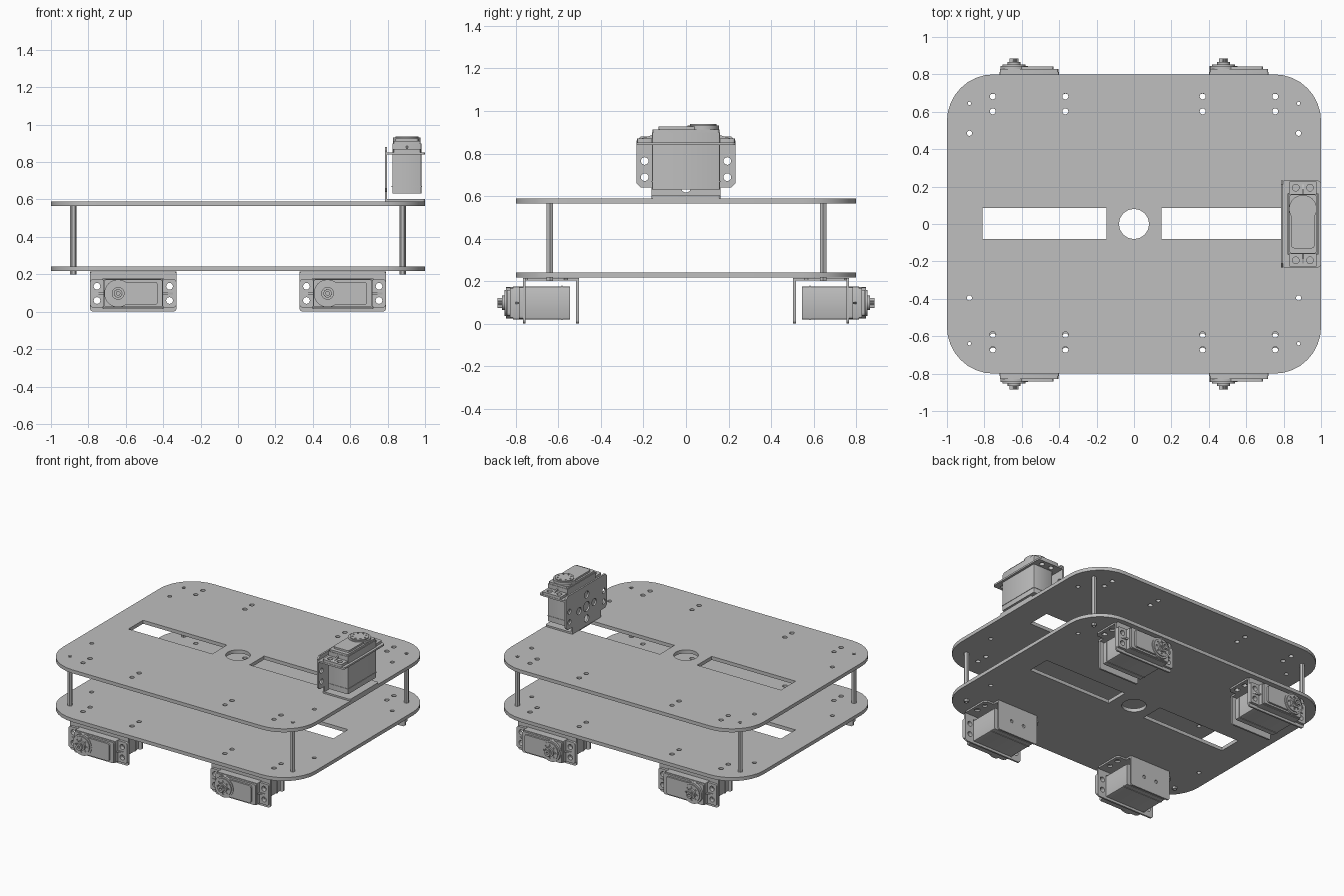
import bpy, bmesh, math
from mathutils import Matrix, Vector

cube = bpy.data.objects.get("Cube")
if cube:
    bpy.data.objects.remove(cube, do_unlink=True)

grey = bpy.data.materials.new("plain grey")
grey.use_nodes = True
GREY = (0.52, 0.52, 0.52, 1)
grey.diffuse_color = GREY
grey.node_tree.nodes["Principled BSDF"].inputs["Base Color"].default_value = GREY


def circle(x, y, r, sides=16):
    return [(x + r * math.cos(2 * math.pi * i / sides),
             y + r * math.sin(2 * math.pi * i / sides)) for i in range(sides)]


def rect(x0, x1, y0, y1, r=0.0, steps=6):
    """Rectangle outline, with rounded corners when r is set."""
    if not r:
        return [(x0, y0), (x1, y0), (x1, y1), (x0, y1)]
    pts = []
    corners = [(x1 - r, y1 - r), (x0 + r, y1 - r), (x0 + r, y0 + r), (x1 - r, y0 + r)]
    for k, (cx, cy) in enumerate(corners):
        for i in range(steps + 1):
            a = math.pi / 2 * (k + i / steps)
            pts.append((cx + r * math.cos(a), cy + r * math.sin(a)))
    return pts


def sheet(name, outline, z0, z1, holes=(), place=Matrix()):
    """Outline with holes, extruded from z0 to z1, then placed."""
    curve = bpy.data.curves.new(name, 'CURVE')
    curve.dimensions = '2D'
    curve.fill_mode = 'BOTH'
    curve.extrude = (z1 - z0) / 2
    for pts in [outline, *holes]:
        spline = curve.splines.new('POLY')
        spline.points.add(len(pts) - 1)
        for p, (x, y) in zip(spline.points, pts):
            p.co = (x, y, 0, 1)
        spline.use_cyclic_u = True
    temp = bpy.data.objects.new(name, curve)
    bpy.context.collection.objects.link(temp)
    graph = bpy.context.evaluated_depsgraph_get()
    mesh = bpy.data.meshes.new_from_object(temp.evaluated_get(graph))
    bpy.data.objects.remove(temp, do_unlink=True)
    bpy.data.curves.remove(curve)
    bm = bmesh.new()
    bm.from_mesh(mesh)
    bmesh.ops.remove_doubles(bm, verts=bm.verts, dist=1e-5)
    bmesh.ops.recalc_face_normals(bm, faces=bm.faces)
    bm.transform(place @ Matrix.Translation((0, 0, (z0 + z1) / 2)))
    bm.to_mesh(mesh)
    bm.free()
    mesh.materials.clear()
    mesh.materials.append(grey)
    ob = bpy.data.objects.new(name, mesh)
    bpy.context.collection.objects.link(ob)
    bpy.context.view_layer.objects.active = ob
    ob.select_set(True)
    bpy.ops.object.shade_smooth_by_angle(angle=math.radians(30))
    ob.select_set(False)
    return ob


def frame(origin, x, y, z):
    m = Matrix((x, y, z)).transposed().to_4x4()
    m.translation = Vector(origin)
    return m


# Bracket: mounting face, side web and base flange, in the servo's own axes
WIDE, NARROW, T = 0.232, 0.162, 0.012
WEB, EDGE, DEPTH = -0.118, 0.097, 0.262
EAR_HOLES = [(sx * 0.194, sy * 0.038) for sx in (-1, 1) for sy in (-1, 1)]


def bracket(name, place, lip):
    ear_holes = [circle(x, y, 0.018) for x, y in EAR_HOLES]
    sheet(name + "_bracket_face", rect(-WIDE, WIDE, WEB, EDGE, 0.018), -T, 0,
          ear_holes + [rect(-0.163, 0.163, -0.08, 0.08)], place)
    # the web stands across the local y axis: its second axis runs along local z
    stand = place @ frame((0, WEB + T, 0), (1, 0, 0), (0, 0, 1), (0, -1, 0))
    shoulder = -DEPTH + 0.05
    outline = [(-NARROW, -DEPTH), (NARROW, -DEPTH), (NARROW, shoulder),
               (WIDE - 0.02, shoulder), (WIDE, shoulder + 0.02), (WIDE, lip - 0.02),
               (WIDE - 0.02, lip), (0.02 - WIDE, lip), (-WIDE, lip - 0.02),
               (-WIDE, shoulder + 0.02), (0.02 - WIDE, shoulder), (-NARROW, shoulder)]
    mid = -0.125
    web_holes = [circle(sx * 0.194, mid + sy * 0.038, 0.018) for sx in (-1, 1) for sy in (-1, 1)]
    web_holes += [circle(0, mid, 0.035)]
    web_holes += [circle(0.085 * math.cos(a), mid + 0.085 * math.sin(a), 0.025)
                  for a in (0, math.pi / 2, math.pi, -math.pi / 2)]
    sheet(name + "_bracket_web", outline, 0, T, web_holes, stand)
    sheet(name + "_bracket_base", rect(-NARROW, NARROW, WEB, EDGE, 0.015), -DEPTH, T - DEPTH,
          [circle(sx * 0.05, 0, 0.012) for sx in (-1, 1)], place)


def servo(name, place, side, shaft=True):
    """Servo along local x, output axis on local z, mounted on z = 0."""
    out = side * 0.081
    sheet(name + "_body", rect(-0.16, 0.16, -0.078, 0.078, 0.008, 2), -0.22, 0.048, (), place)
    sheet(name + "_bottom_seam", rect(-0.163, 0.163, -0.081, 0.081, 0.008, 2), -0.185, -0.18, (), place)
    sheet(name + "_top_case", rect(-0.157, 0.157, -0.074, 0.074, 0.012, 3), 0.048, 0.062, (), place)
    # mounting ears, with a stiffening rib on each
    for s in (-1, 1):
        x0, x1 = sorted((s * 0.155, s * 0.23))
        sheet(name + "_ear", rect(x0, x1, -0.075, 0.075, 0.012, 3), 0, 0.018,
              [circle(x, y, 0.018) for x, y in EAR_HOLES if x * s > 0], place)
        rib = place @ frame((0, 0.005, 0), (1, 0, 0), (0, 0, 1), (0, -1, 0))
        sheet(name + "_ear_rib", [(s * 0.155, 0.015), (s * 0.222, 0.015), (s * 0.155, 0.036)],
              0, 0.01, (), rib)
    # raised lid and round gear cover
    x0, x1 = sorted((side * 0.06, side * -0.13))
    sheet(name + "_lid", rect(x0, x1, -0.062, 0.062, 0.015, 3), 0.062, 0.075, (), place)
    dots = [circle(out + 0.045 * math.cos(i * math.pi / 4), 0.045 * math.sin(i * math.pi / 4), 0.006, 8)
            for i in range(8)]
    sheet(name + "_gear_cover", circle(out, 0, 0.074, 32), 0.06, 0.079, (), place)
    sheet(name + "_cover_ring", circle(out, 0, 0.062, 32), 0.079, 0.086, dots, place)
    if shaft:
        sheet(name + "_collar", circle(out, 0, 0.034, 24), 0.086, 0.099, (), place)
        teeth = [(out + r * math.cos(a), r * math.sin(a))
                 for i in range(40) for r, a in [((0.024, 0.021)[i % 2], i * math.pi / 20)]]
        sheet(name + "_output_shaft", teeth, 0.099, 0.119, [circle(out, 0, 0.01, 12)], place)


# Two deck plates with slots, a centre hole and screw holes
deck_holes = [circle(0, 0, 0.08, 32), rect(-0.81, -0.147, -0.08, 0.085), rect(0.147, 0.81, -0.08, 0.085)]
deck_holes += [circle(x, y, 0.016) for x in (-0.755, -0.367, 0.367, 0.755)
               for y in (-0.672, -0.592, 0.602, 0.682)]
deck_holes += [circle(x, y, 0.014) for x in (-0.88, 0.88) for y in (-0.64, -0.395, 0.485, 0.645)]
for name, z in (("lower_deck", 0.217), ("upper_deck", 0.565)):
    sheet(name, rect(-1, 1, -0.8, 0.8, 0.25, 8), z, z + 0.025, deck_holes)

# Hollow hexagonal spacers between the decks
for x in (-0.88, 0.88):
    for y in (-0.64, 0.645):
        sheet("deck_spacer", circle(x, y, 0.017, 6), 0.2, 0.588, [circle(x, y, 0.009, 12)])

# Four wheel servos hanging under the lower deck, facing outwards
for x, x_name in ((-0.56, "right"), (0.56, "left")):
    for d, y_name in ((-1, "front"), (1, "back")):
        label = f"{y_name}_{x_name}_servo"
        place = frame((x, d * 0.766, 0.098), (d, 0, 0), (0, 0, -1), (0, d, 0))
        servo(label, place, -d)
        bracket(label, place, 0)

# Upright servo on the upper deck
place = frame((0.903, 0, 0.852), (0, -1, 0), (1, 0, 0), (0, 0, 1))
servo("upright_servo", place, -1, shaft=False)
bracket("upright_servo", place, 0.028)
